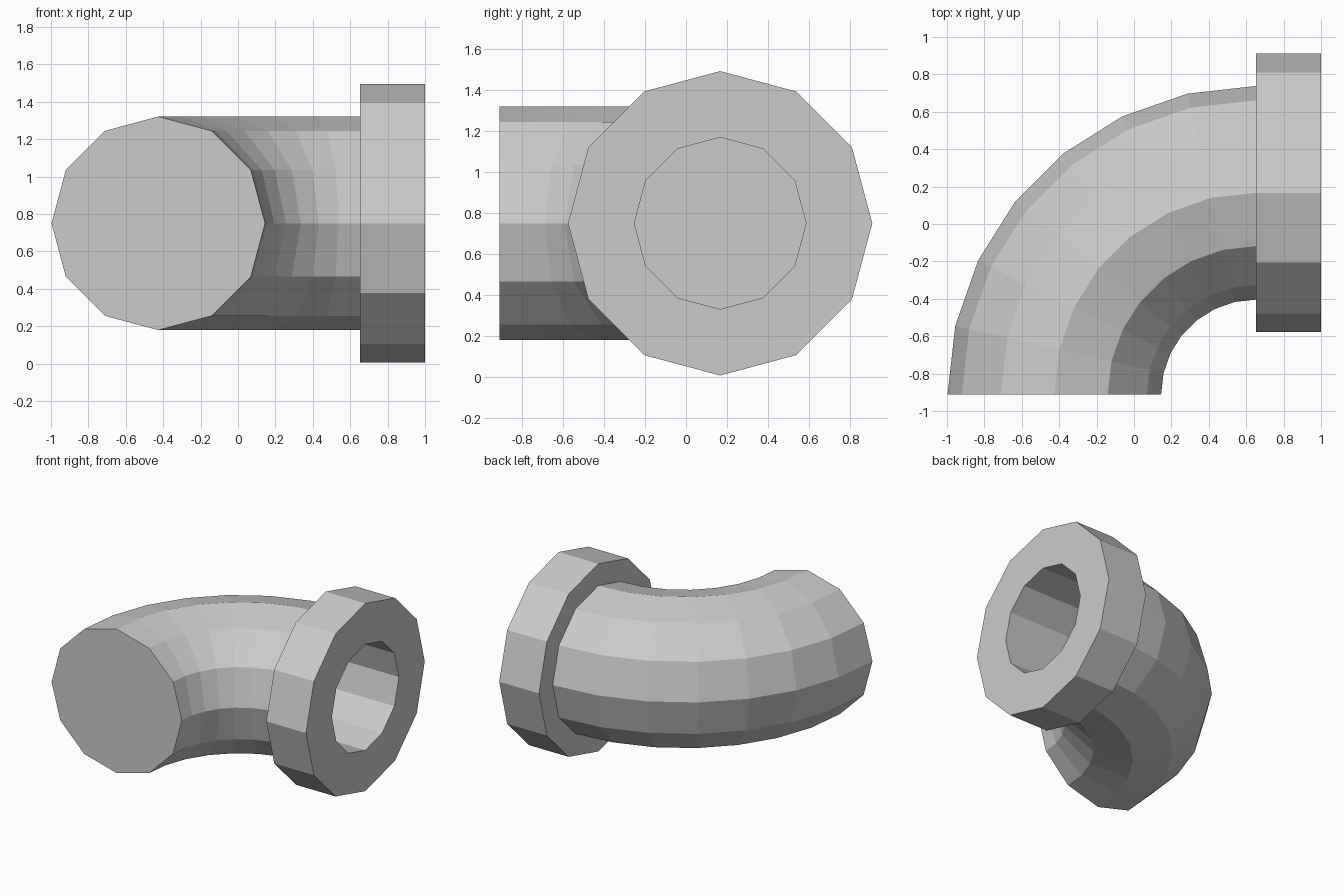
import bpy, bmesh
from math import sin, cos, pi

if "Cube" in bpy.data.objects:
    bpy.data.objects.remove(bpy.data.objects["Cube"])

SIDES, BEND_STEPS = 12, 7
BEND_R, PIPE_R, FLANGE_R, BORE_R = 1.078, 0.571, 0.744, 0.42
CX, CY, CZ = 0.652, -0.911, 0.75      # centre of the bend


def add_ring(bm, t, radius, push=0.0):
    """12-sided ring at bend angle t, pushed along +x past the bend."""
    ring = []
    for k in range(SIDES):
        a = 2 * pi * k / SIDES
        d = BEND_R + radius * cos(a)
        ring.append(bm.verts.new((CX - d * cos(t) + push,
                                  CY + d * sin(t),
                                  CZ + radius * sin(a))))
    return ring


def loft(name, stations):
    """Skin a row of rings and close both ends."""
    bm = bmesh.new()
    rings = [add_ring(bm, *s) for s in stations]
    for r0, r1 in zip(rings, rings[1:]):
        for k in range(SIDES):
            n = (k + 1) % SIDES
            bm.faces.new((r0[k], r0[n], r1[n], r1[k]))
    bm.faces.new(rings[0])
    bm.faces.new(rings[-1])
    bmesh.ops.recalc_face_normals(bm, faces=bm.faces)
    mesh = bpy.data.meshes.new(name)
    bm.to_mesh(mesh)
    bm.free()
    obj = bpy.data.objects.new(name, mesh)
    bpy.context.collection.objects.link(obj)


# Quarter bend from the closed front end to the flange
stations = [(pi / 2 * i / BEND_STEPS, PIPE_R) for i in range(BEND_STEPS + 1)]
# Flange collar, then the blind bore running back into the pipe
end, width, bore_depth = pi / 2, 1.0 - CX, 0.65
stations += [(end, FLANGE_R), (end, FLANGE_R, width),
             (end, BORE_R, width), (end, BORE_R, width - bore_depth)]
loft("pipe_elbow", stations)
